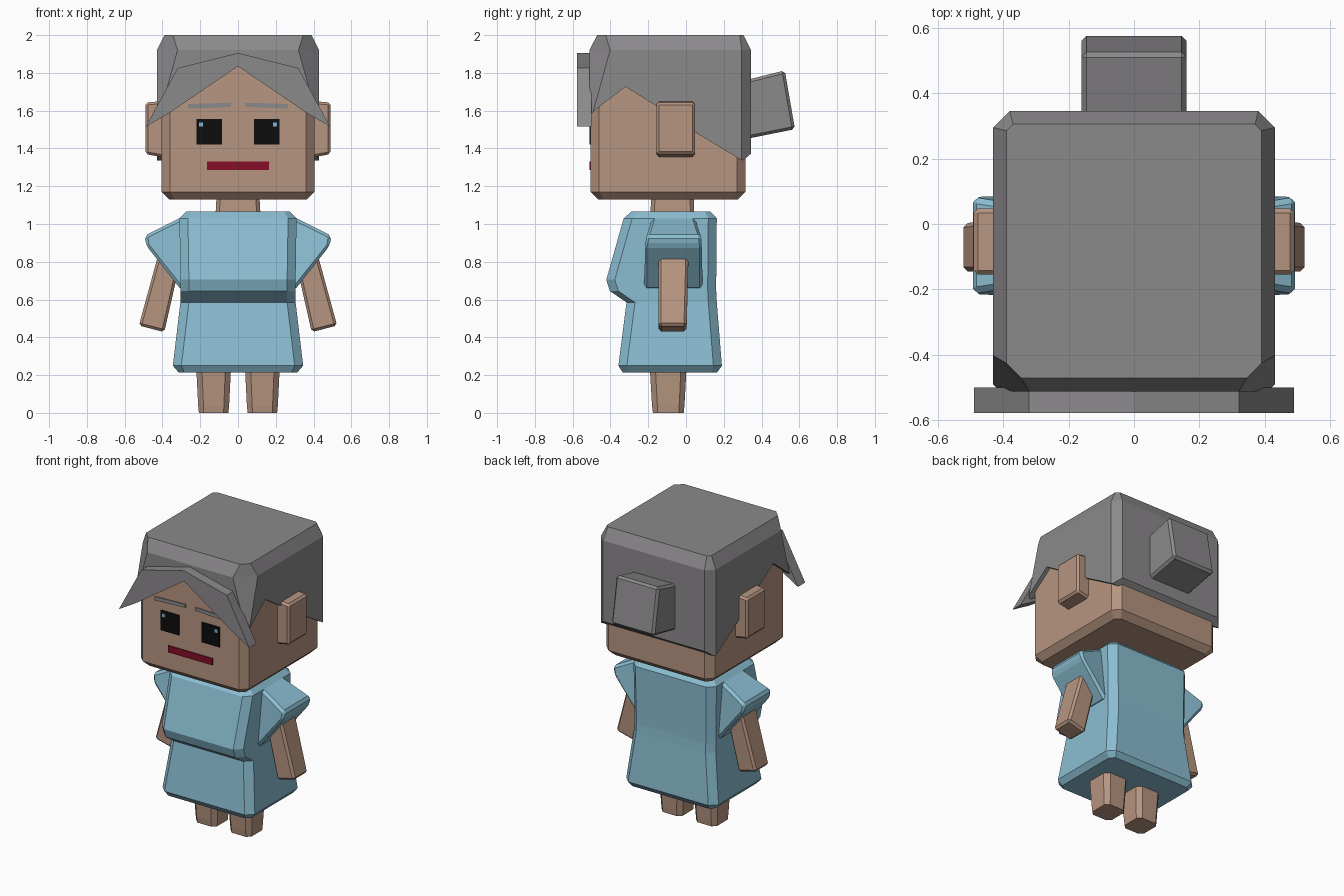
import bpy, bmesh

if "Cube" in bpy.data.objects:
    bpy.data.objects.remove(bpy.data.objects["Cube"])


def mat(name, r, g, b):
    m = bpy.data.materials.new(name)
    m.diffuse_color = (r, g, b, 1)
    m.use_nodes = True
    m.node_tree.nodes["Principled BSDF"].inputs["Base Color"].default_value = m.diffuse_color
    return m


SKIN = mat("skin", .47, .30, .218)
BLUE = mat("dress blue", .255, .51, .64)
GREY = mat("hair grey", .26, .252, .26)
BLACK = mat("eye black", .004, .004, .004)
RED = mat("lip red", .24, .004, .02)
GLINT = mat("eye glint", .2, .5, .7)


def finish(name, bm, m, bevel=0):
    bmesh.ops.recalc_face_normals(bm, faces=bm.faces)
    if bevel:
        bmesh.ops.bevel(bm, geom=list(bm.edges), offset=bevel, segments=1,
                        profile=0.5, affect='EDGES')
    me = bpy.data.meshes.new(name)
    bm.to_mesh(me)
    bm.free()
    ob = bpy.data.objects.new(name, me)
    bpy.context.collection.objects.link(ob)
    if m:
        me.materials.append(m)
    return ob


def loft(name, rings, m, cx=0):
    """Stack of chamfered rectangles: (z, half width, front y, back y, front chamfer, back chamfer)."""
    bm = bmesh.new()
    loops = []
    for z, w, f, b, cf, cb in rings:
        half = [(w - cf, f), (w, f + cf), (w, b - cb), (w - cb, b)]
        pts = half + [(-x, y) for x, y in reversed(half)]
        loops.append([bm.verts.new((cx + x, y, z)) for x, y in pts])
    for lo, hi in zip(loops, loops[1:]):
        for i in range(8):
            j = (i + 1) % 8
            bm.faces.new((lo[i], lo[j], hi[j], hi[i]))
    bm.faces.new(loops[0])
    bm.faces.new(loops[-1])
    return finish(name, bm, m)


def prism(name, pts, lo, hi, m, bevel=0, along='y', side=1):
    """Extrude a profile along y (x,z points) or x (y,z points); a point may carry its own range."""
    bm = bmesh.new()
    ends = []
    for k in (0, 1):
        loop = []
        for p in pts:
            d = p[2 + k] if len(p) == 4 else (lo, hi)[k]
            co = (p[0] * side, d, p[1]) if along == 'y' else (d * side, p[0], p[1])
            loop.append(bm.verts.new(co))
        ends.append(loop)
    n = len(pts)
    for i in range(n):
        j = (i + 1) % n
        bm.faces.new((ends[0][i], ends[0][j], ends[1][j], ends[1][i]))
    for e in ends:
        bm.faces.new(e)
    return finish(name, bm, m, bevel)


def rect(x0, x1, z0, z1):
    return [(x0, z0), (x1, z0), (x1, z1), (x0, z1)]


def cut(ob, cutter):
    mod = ob.modifiers.new("cut", 'BOOLEAN')
    mod.operation, mod.solver, mod.object = 'DIFFERENCE', 'EXACT', cutter
    bpy.context.view_layer.objects.active = ob
    bpy.ops.object.modifier_apply(modifier=mod.name)
    bpy.data.objects.remove(cutter)


# head and neck
loft("head", [(1.13, .365, -.465, .275, .03, .03), (1.17, .405, -.505, .315, .045, .045),
              (1.62, .405, -.505, .315, .045, .045), (1.90, .40, -.503, .31, .14, .06)], SKIN)
loft("neck", [(1.03, .12, -.19, .045, .02, .02), (1.16, .113, -.183, .04, .02, .02)], SKIN)

# hair cap, cut along the side hairline and the parted front
hair = loft("hair", [(1.25, .43, -.51, .345, .02, .05), (1.60, .43, -.51, .345, .02, .05),
                     (1.92, .43, -.512, .345, .11, .05), (2.0, .39, -.47, .305, .045, .02)], GREY)
cut(hair, prism("side_cutter", [(.5, 1), (.4, 1.42), (.30, 1.335), (.05, 1.485), (-.15, 1.62),
                                (-.32, 1.727), (-.47, 1.612), (-.6, 1.5), (-.6, 1)],
                -.7, .7, None, along='x'))
cut(hair, prism("front_cutter", [(0, 1.86), (.46, 1.55), (.46, 1), (-.46, 1), (-.46, 1.55)],
                -.7, -.4, None))
# parted fringe and bun
prism("fringe", [(0, 1.905), (.32, 1.825), (.488, 1.515), (.36, 1.59), (0, 1.835),
                 (-.36, 1.59), (-.488, 1.515), (-.32, 1.825)], -.577, -.50, GREY)
prism("bun", [(.25, 1.745), (.523, 1.813), (.577, 1.502), (.25, 1.437)], -.16, .16, GREY, .015, 'x')

# dress with overhanging bodice
loft("dress", [(.215, .315, -.335, .165, .03, .03), (.25, .345, -.358, .19, .045, .045),
               (.585, .305, -.315, .163, .045, .045), (.645, .305, -.403, .16, .045, .045),
               (.705, .305, -.422, .16, .045, .045), (1.03, .31, -.33, .163, .045, .045),
               (1.065, .275, -.29, .13, .03, .03)], BLUE)

# mouth
prism("mouth", rect(-.165, .165, 1.285, 1.33), -.512, -.503, RED)

for s, side in ((-1, "right"), (1, "left")):
    # face details
    prism(side + "_eye", rect(.085, .22, 1.42, 1.555), -.512, -.503, BLACK, side=s)
    prism(side + "_eye_glint", rect(.185, .207, 1.515, 1.537), -.515, -.508, GLINT, side=s)
    prism(side + "_brow", [(.037, 1.62), (.265, 1.61), (.265, 1.635), (.037, 1.642)],
          -.512, -.503, GREY, side=s)
    prism(side + "_ear", [(.38, 1.35), (.49, 1.37), (.49, 1.643), (.38, 1.652)],
          -.155, .047, SKIN, .013, side=s)
    # flared sleeve and arm
    prism(side + "_sleeve", [(.27, 1.05, -.175, .045), (.495, .938, -.21, .08),
                             (.485, .885, -.222, .088), (.30, .65, -.222, .088),
                             (.27, .66, -.222, .088)], 0, 0, BLUE, .016, side=s)
    prism(side + "_arm", [(.39, .428, -.145, .003), (.525, .462, -.145, .003),
                          (.405, .90, -.147, .015), (.29, .87, -.147, .015)],
          0, 0, SKIN, .014, side=s)
    # leg
    loft(side + "_leg", [(0, .078, -.175, -.012, .025, .025), (.04, .082, -.18, -.008, .028, .028),
                         (.28, .094, -.194, .005, .03, .03)], SKIN, cx=.129 * s)
